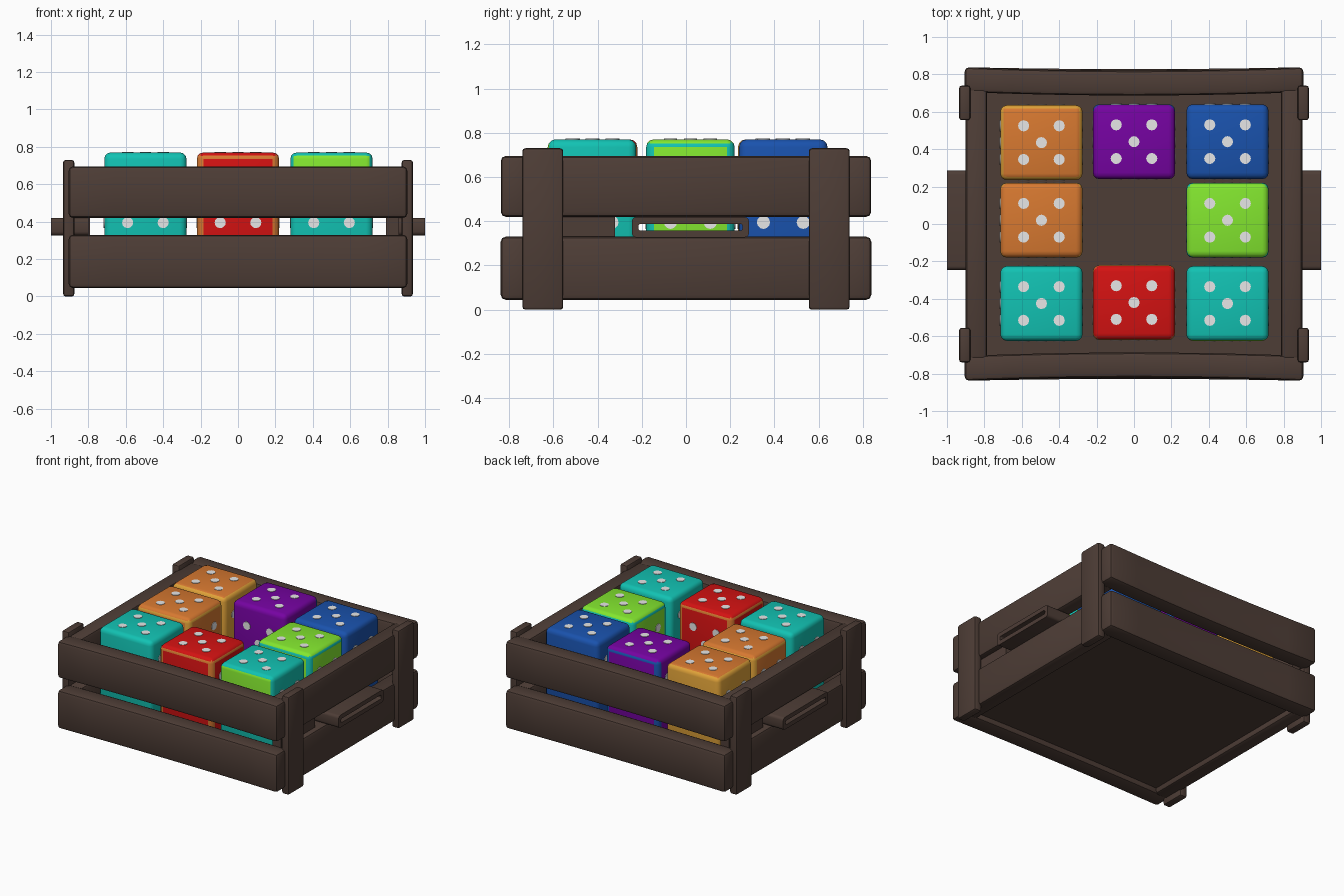
import bpy, bmesh, math
from mathutils import Vector, Matrix

if "Cube" in bpy.data.objects:
    bpy.data.objects.remove(bpy.data.objects["Cube"])

def mat(name, r, g, b):
    m = bpy.data.materials.new(name)
    m.diffuse_color = (r, g, b, 1)
    m.use_nodes = True
    m.node_tree.nodes["Principled BSDF"].inputs["Base Color"].default_value = m.diffuse_color
    return m

BROWN = mat("dark_wood", 0.076, 0.047, 0.037)
TEAL = mat("teal", 0.006, 0.54, 0.45)
RED = mat("red", 0.66, 0.006, 0.006)
LIME = mat("lime", 0.24, 0.84, 0.03)
BLUE = mat("blue", 0.01, 0.085, 0.42)
PURPLE = mat("purple", 0.18, 0.001, 0.36)
ORANGE = mat("orange", 0.68, 0.19, 0.03)
GOLD = mat("gold", 0.74, 0.36, 0.04)
WHITE = mat("white", 0.82, 0.82, 0.82)

def finish(bm, name, mats):
    bmesh.ops.recalc_face_normals(bm, faces=bm.faces)
    for f in bm.faces:
        f.smooth = True
    me = bpy.data.meshes.new(name)
    bm.to_mesh(me)
    bm.free()
    for m in mats:
        me.materials.append(m)
    me.set_sharp_from_angle(angle=math.radians(35))
    ob = bpy.data.objects.new(name, me)
    bpy.context.collection.objects.link(ob)
    return ob

def box_bm(lo, hi, bevel, seg=2):
    lo, hi = Vector(lo), Vector(hi)
    bm = bmesh.new()
    bmesh.ops.create_cube(bm, size=1)
    for v in bm.verts:
        v.co = (lo + hi) / 2 + Vector(a * b for a, b in zip(v.co, hi - lo))
    if bevel:
        bmesh.ops.bevel(bm, geom=bm.edges[:], offset=bevel, segments=seg,
                        profile=0.5, affect='EDGES')
    return bm

def cut(bm, co, no):
    bmesh.ops.bisect_plane(bm, geom=bm.verts[:] + bm.edges[:] + bm.faces[:],
                           plane_co=co, plane_no=no)

# Crate planks: two levels on each side; the long ones bow inward at the middle
for level, z0, z1 in (("lower", 0.045, 0.33), ("upper", 0.42, 0.695)):
    for side, s in (("front", -1), ("back", 1)):
        ys = sorted((s * 0.705, s * 0.838))
        bm = box_bm((-0.905, ys[0], z0), (0.905, ys[1], z1), 0.022)
        for i in range(-3, 4):
            cut(bm, (i * 0.22, 0, 0), (1, 0, 0))
        bow = 0.018 if level == "upper" else 0.01
        for v in bm.verts:
            v.co.y -= s * bow * (1 - (v.co.x / 0.905) ** 2)
        finish(bm, f"{side}_{level}_plank", [BROWN])
    for side, s in (("left", -1), ("right", 1)):
        xs = sorted((s * 0.785, s * 0.9))
        finish(box_bm((xs[0], -0.725, z0), (xs[1], 0.725, z1), 0.022),
               f"{side}_{level}_plank", [BROWN])

# Corner posts, gap fillers and rounded grip loops on both ends
for side, s in (("left", -1), ("right", 1)):
    for end, e in (("front", -1), ("back", 1)):
        xs = sorted((s * 0.875, s * 0.935))
        ys = sorted((e * 0.555, e * 0.74))
        finish(box_bm((xs[0], ys[0], 0), (xs[1], ys[1], 0.73), 0.014),
               f"{side}_{end}_post", [BROWN])
    xs = sorted((s * 0.79, s * 0.86))
    ys = sorted((-s * 0.72, -s * 0.32))
    finish(box_bm((xs[0], ys[0], 0.3), (xs[1], ys[1], 0.45), 0), f"{side}_gap_filler", [BROWN])
    bm = bmesh.new()
    def ring(x, w, h):
        r = min(0.02, h * 0.6)
        pts = []
        for k, (a, b) in enumerate(((1, 1), (-1, 1), (-1, -1), (1, -1))):
            for j in range(4):
                t = math.pi / 2 * (k + j / 3)
                pts.append(bm.verts.new((x, 0.02 + a * (w - r) + r * math.cos(t),
                                         0.373 + b * (h - r) + r * math.sin(t))))
        return pts
    xi, xo = s * 0.8, s * 1.0
    loops = [ring(xi, 0.265, 0.046), ring(xo, 0.265, 0.046),
             ring(xo, 0.235, 0.015), ring(xi, 0.235, 0.015)]
    for i in range(4):
        a, b = loops[i], loops[(i + 1) % 4]
        for j in range(16):
            k = (j + 1) % 16
            bm.faces.new((a[j], a[k], b[k], b[j]))
    finish(bm, f"{side}_handle", [BROWN])

# Floor panel
finish(box_bm((-0.84, -0.75, 0.085), (0.84, 0.75, 0.12), 0), "floor", [BROWN])

# Dice: rounded blocks with pips on the top and four sides
Z0, Z1, ZS = 0.12, 0.77, 0.505
HX, HY = 0.22, 0.2
FIVE = [(-1, -1), (1, -1), (0, 0), (-1, 1), (1, 1)]

def pip(bm, pos, normal):
    rot = Vector(normal).to_track_quat('Z', 'Y').to_matrix().to_4x4()
    bmesh.ops.create_cone(bm, cap_ends=True, segments=12, radius1=0.03, radius2=0.03,
                          depth=0.006, matrix=Matrix.Translation(pos) @ rot)

def die(name, cx, cy, main, second=None, rule=None):
    bm = box_bm((cx - HX, cy - HY, Z0), (cx + HX, cy + HY, Z1), 0.035, 3)
    cut(bm, (0, 0, 0.46), (0, 0, 1))
    bm.normal_update()
    if rule:
        for f in bm.faces:
            f.material_index = int(rule(f.normal, f.calc_center_median()))
    finish(bm, name, [main] + ([second] if second else []))
    bm = bmesh.new()
    for a, b in FIVE:
        pip(bm, (cx + a * 0.095, cy + b * 0.09, Z1), (0, 0, 1))
        for s in (-1, 1):
            pip(bm, (cx + a * 0.095, cy + s * HY, ZS + b * 0.11), (0, s, 0))
            pip(bm, (cx + s * HX, cy + a * 0.09, ZS + b * 0.11), (s, 0, 0))
    finish(bm, name + "_pips", [WHITE])

def rim(n, c):
    # rounded edges, leaving flat faces and the upper half of the top edge
    return max(abs(n.x), abs(n.y), abs(n.z)) < 0.98 and n.z < 0.6

die("front_left_die", -0.495, -0.425, TEAL)
die("front_middle_die", 0.0, -0.42, RED, ORANGE, rim)
die("front_right_die", 0.5, -0.425, TEAL, LIME, lambda n, c: n.y < -0.9 and c.z > 0.46)
die("middle_left_die", -0.495, 0.02, ORANGE, GOLD, rim)
die("middle_right_die", 0.5, 0.02, LIME, TEAL, rim)
die("back_left_die", -0.495, 0.435, GOLD, ORANGE, lambda n, c: n.z > 0.9)
die("back_middle_die", 0.0, 0.44, PURPLE, BLUE, lambda n, c: rim(n, c) and n.y > 0.2)
die("back_right_die", 0.5, 0.44, BLUE)
